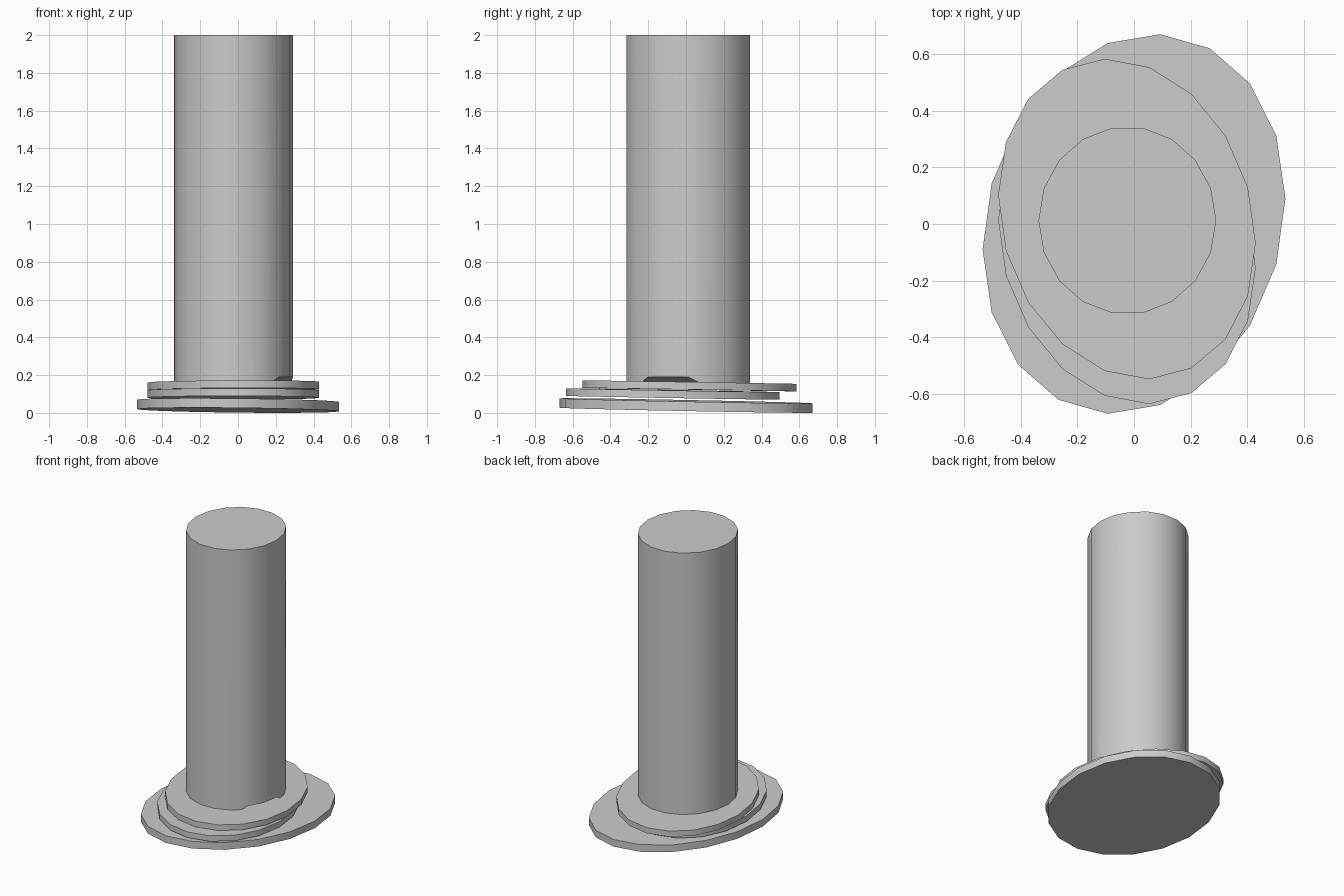
import bpy, math

if "Cube" in bpy.data.objects:
    bpy.data.objects.remove(bpy.data.objects["Cube"])

N = 18  # sides of every round part


def finish(name, verts, faces):
    mesh = bpy.data.meshes.new(name)
    mesh.from_pydata(verts, [], faces)
    mesh.update()
    obj = bpy.data.objects.new(name, mesh)
    bpy.context.collection.objects.link(obj)
    bpy.ops.object.select_all(action='DESELECT')
    obj.select_set(True)
    bpy.context.view_layer.objects.active = obj
    bpy.ops.object.shade_smooth_by_angle(angle=math.radians(32))
    return obj


def drum(name, centre, rx, ry, skew, bottom, top):
    """Skewed elliptical cylinder; bottom and top give z for (side index, angle)."""
    low, high = [], []
    for k in range(N):
        t = 2 * math.pi * k / N
        x = centre[0] + rx * math.cos(t)
        y = centre[1] + skew * math.cos(t) + ry * math.sin(t)
        low.append((x, y, bottom(k, t)))
        high.append((x, y, top(k, t)))
    faces = [(k, (k + 1) % N, N + (k + 1) % N, N + k) for k in range(N)]
    faces += [tuple(reversed(range(N))), tuple(range(N, 2 * N))]
    return finish(name, low + high, faces)


def plate(name, centre, rx, ry, skew, z, tilt_x, tilt_y, thick):
    def low(k, t):
        return z + tilt_x * math.cos(t) + tilt_y * math.sin(t)
    return drum(name, centre, rx, ry, skew, low, lambda k, t: low(k, t) + thick)


# Three slightly tilted, offset base plates
plate("base_plate", (0, 0), 0.535, 0.665, 0.09, 0.014, -0.006, -0.0125, 0.05)
plate("middle_plate", (-0.025, -0.07), 0.455, 0.56, -0.085, 0.08, 0.0, -0.01, 0.04)
plate("upper_plate", (-0.025, 0.0175), 0.455, 0.56, -0.085, 0.123, 0.002, -0.009, 0.04)

# Tall column with a small chipped lower edge on the right
chipped = (0, N - 1, N - 2)
drum("column", (-0.0235, 0.0125), 0.314, 0.332, 0.0,
     lambda k, t: 0.19 if k in chipped else 0.13, lambda k, t: 2.0)
